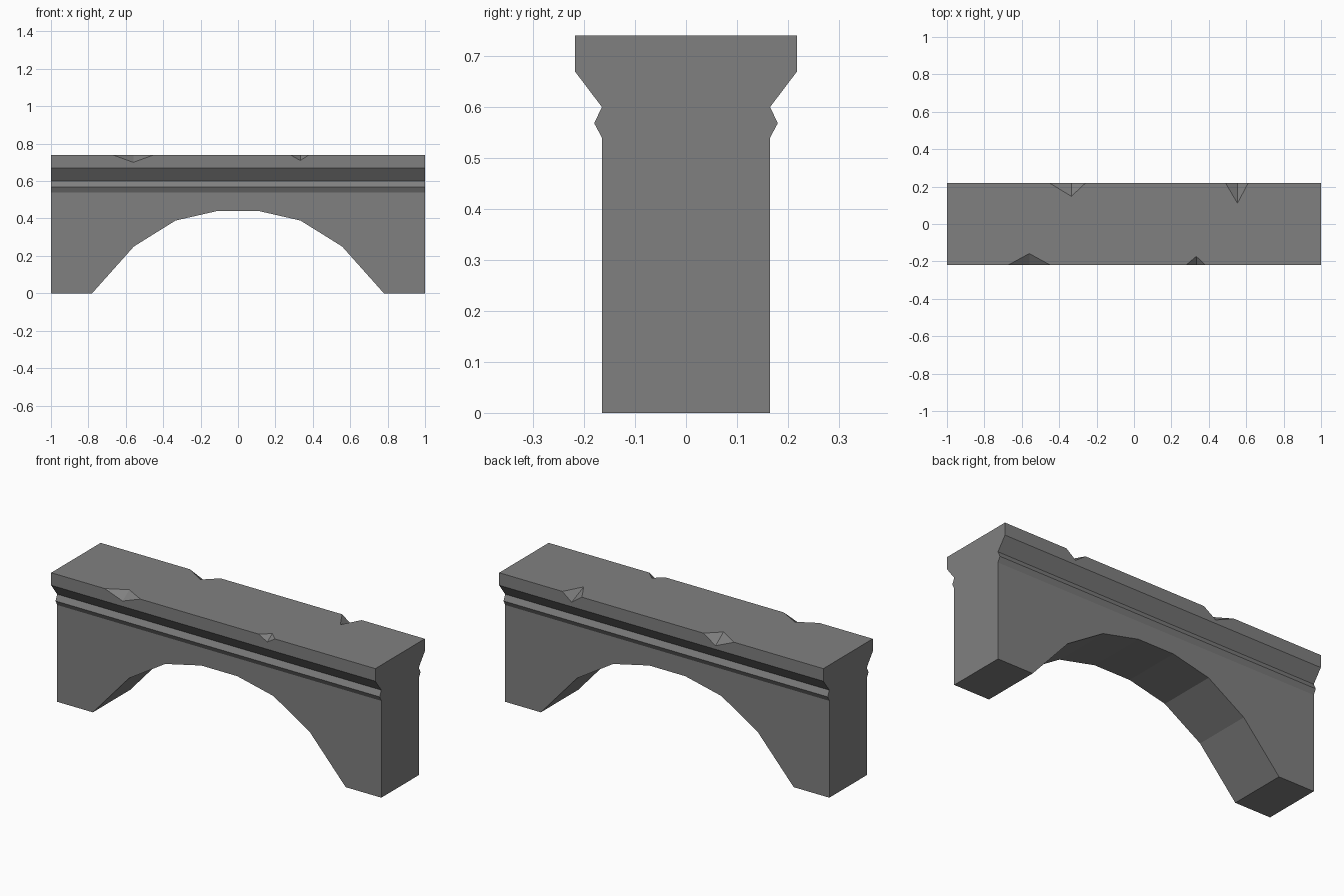
import bpy
import bmesh
from mathutils import Vector

if "Cube" in bpy.data.objects:
    bpy.data.objects.remove(bpy.data.objects["Cube"], do_unlink=True)

TOP, EDGE = 0.74, 0.218

# Stone material
stone = bpy.data.materials.new("grey stone")
stone.use_nodes = True
grey = (0.216, 0.216, 0.216, 1)
stone.diffuse_color = grey
bsdf = stone.node_tree.nodes["Principled BSDF"]
bsdf.inputs["Base Color"].default_value = grey
bsdf.inputs["Roughness"].default_value = 0.9


def finish(name, bm):
    bmesh.ops.recalc_face_normals(bm, faces=bm.faces)
    mesh = bpy.data.meshes.new(name)
    bm.to_mesh(mesh)
    bm.free()
    mesh.materials.append(stone)
    obj = bpy.data.objects.new(name, mesh)
    bpy.context.collection.objects.link(obj)
    return obj


def prism(name, outline, depth):
    """Extrude a closed outline of 3D points along a vector."""
    bm = bmesh.new()
    face = bm.faces.new([bm.verts.new(p) for p in outline])
    new = bmesh.ops.extrude_face_region(bm, geom=[face])["geom"]
    verts = [g for g in new if isinstance(g, bmesh.types.BMVert)]
    bmesh.ops.translate(bm, verts=verts, vec=depth)
    return finish(name, bm)


def chip_cutter(name, left, right, mid, side, inward, drop):
    """Wedge that takes a two-sided notch out of a top edge."""
    y = side * EDGE
    a, b = Vector((left, y, TOP)), Vector((right, y, TOP))
    inner = Vector((mid, y - side * inward, TOP))
    low = Vector((mid, y, TOP - drop))
    centre = (inner + low) / 2
    # Stretch past the stone so no faces coincide
    corners = [inner + (inner - low) / 2, low + (low - inner) / 2,
               a + (a - centre) / 2, b + (b - centre) / 2]
    bm = bmesh.new()
    bmesh.ops.convex_hull(bm, input=[bm.verts.new(p) for p in corners])
    return finish(name, bm)


# Bridge body: moulded cross-section, mirrored in y, run along x
half = [(0.165, 0), (0.165, 0.54), (0.18, 0.568), (0.165, 0.6),
        (EDGE, 0.67), (EDGE, TOP)]
section = half + [(-y, z) for y, z in reversed(half)]
bridge = prism("arched_bridge", [(-1, y, z) for y, z in section], (2, 0, 0))

# Arch opening
side = [(0.78, 0), (0.557, 0.25), (0.334, 0.389), (0.111, 0.44)]
arch = side + [(-x, z) for x, z in reversed(side)]
# Extend the feet straight down below the ground
arch = [(0.78, -0.1)] + arch + [(-0.78, -0.1)]
cutters = [prism("arch_cutter", [(x, -0.5, z) for x, z in arch], (0, 1, 0))]

# Broken chips along the top edges: left, right, middle, side, inward, drop
chips = [(-0.67, -0.45, -0.56, -1, 0.06, 0.04),
         (0.28, 0.38, 0.333, -1, 0.045, 0.03),
         (-0.45, -0.26, -0.335, 1, 0.07, 0.05),
         (0.49, 0.61, 0.553, 1, 0.107, 0.045)]
cutters += [chip_cutter(f"chip_cutter_{i}", *c) for i, c in enumerate(chips)]

bpy.context.view_layer.objects.active = bridge
for cutter in cutters:
    mod = bridge.modifiers.new(cutter.name, 'BOOLEAN')
    mod.operation, mod.solver, mod.object = 'DIFFERENCE', 'EXACT', cutter
    bpy.ops.object.modifier_apply(modifier=mod.name)
    bpy.data.objects.remove(cutter, do_unlink=True)
